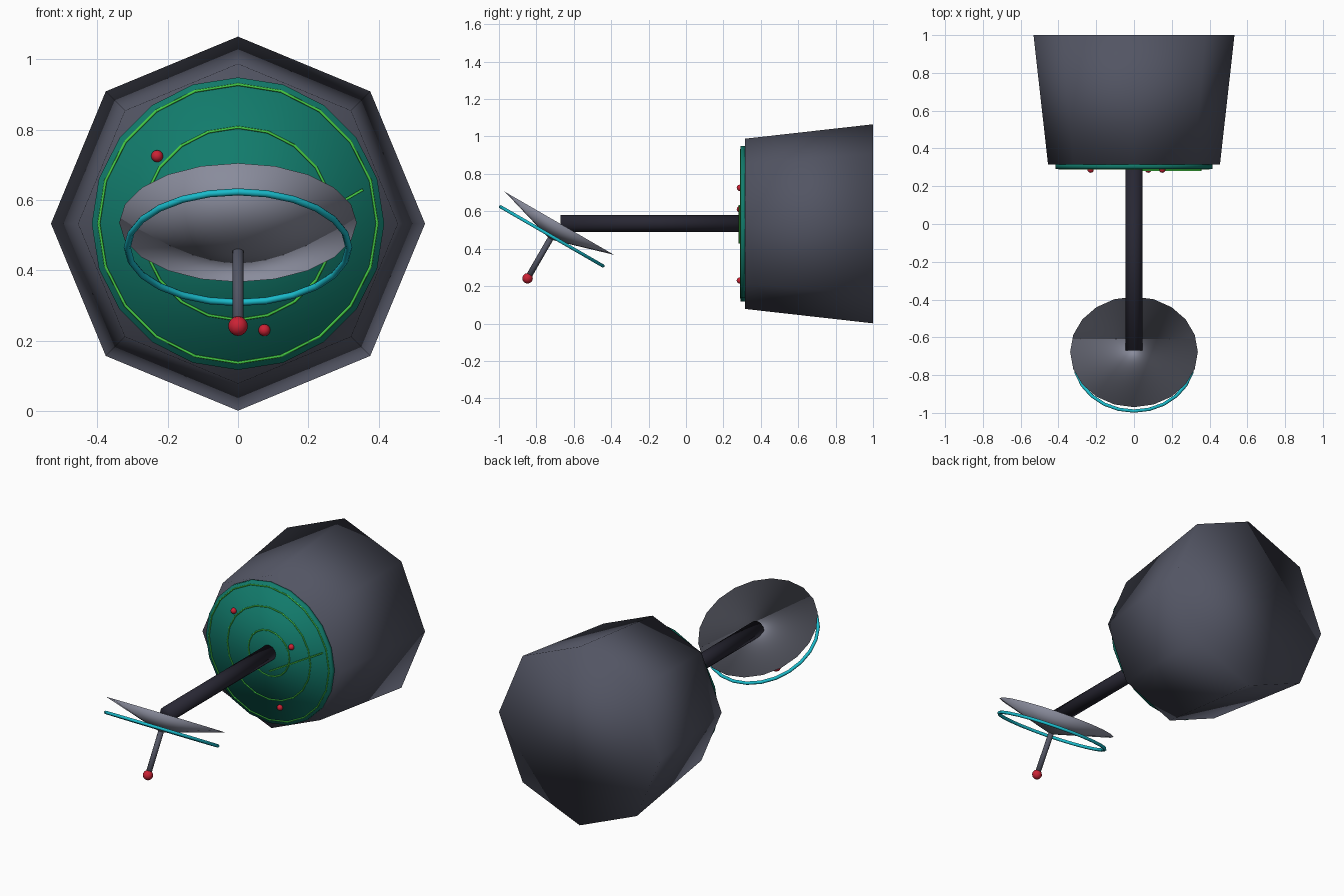
import bpy, math
from mathutils import Vector

if "Cube" in bpy.data.objects:
    bpy.data.objects.remove(bpy.data.objects["Cube"])

CZ = 0.533                     # height of the main axis
TILT = math.radians(150)       # turns local +z to the dish's forward-down axis
FRONT = math.radians(90)       # turns local +z to -y
AXIS = Vector((0, -0.5, -0.866))
RIM = Vector((0, -0.677, 0.536))


def mat(name, rgb):
    m = bpy.data.materials.new(name)
    m.diffuse_color = (*rgb, 1)
    m.use_nodes = True
    m.node_tree.nodes["Principled BSDF"].inputs["Base Color"].default_value = m.diffuse_color
    return m


GREY = mat("dark grey", (0.085, 0.09, 0.125))
BLACK = mat("near black", (0.021, 0.020, 0.033))
SILVER = mat("silver grey", (0.25, 0.26, 0.33))
STRUT = mat("strut grey", (0.085, 0.09, 0.125))
TEAL = mat("screen teal", (0.006, 0.20, 0.15))
GREEN = mat("trace green", (0.06, 0.60, 0.06))
CYAN = mat("cyan", (0.01, 0.50, 0.60))
RED = mat("red", (0.60, 0.016, 0.035))


def finish(name, m, smooth=True):
    o = bpy.context.object
    o.name = name
    o.data.materials.append(m)
    if smooth:
        bpy.ops.object.shade_smooth()
    return o


def cone(name, m, a, b, r1, r2, sides, rot):
    """Tapered cylinder from point a (radius r1) to point b (radius r2)."""
    a, b = Vector(a), Vector(b)
    bpy.ops.mesh.primitive_cone_add(vertices=sides, radius1=r1, radius2=r2,
                                    depth=(b - a).length, location=(a + b) / 2,
                                    rotation=(rot, 0, 0))
    return finish(name, m)


def ring(name, m, loc, R, r, seg, rot):
    bpy.ops.mesh.primitive_torus_add(major_radius=R, minor_radius=r, major_segments=seg,
                                     minor_segments=6, location=loc, rotation=(rot, 0, 0))
    return finish(name, m)


def ball(name, m, loc, r):
    bpy.ops.mesh.primitive_uv_sphere_add(segments=12, ring_count=8, radius=r, location=loc)
    return finish(name, m)


# Eight-sided housing, soft shaded, wider at the back
cone("housing", GREY, (0, 1.0, CZ), (0, 0.315, CZ), 0.532, 0.455, 8, FRONT)

# Round screen with traces
cone("screen", TEAL, (0, 0.32, CZ), (0, 0.292, CZ), 0.416, 0.416, 20, FRONT)
for i, R in enumerate((0.135, 0.274, 0.396)):
    ring(f"range_ring_{i + 1}", GREEN, (0, 0.291, CZ), R, 0.004, 20, FRONT)
bpy.ops.mesh.primitive_cube_add(size=1, location=(0.182, 0.286, 0.53),
                                rotation=(0, math.radians(-30), 0))
bpy.context.object.scale = (0.40, 0.012, 0.007)
finish("sweep_line", GREEN, False)
for i, (x, z) in enumerate(((-0.23, 0.725), (0.075, 0.23), (0.15, 0.611))):
    ball(f"blip_{i + 1}", RED, (x, 0.288, z), 0.017)

# Boom joining the housing to the dish
cone("boom", BLACK, (0, 0.31, CZ + 0.002), (0, -0.67, CZ + 0.002), 0.045, 0.045, 12, FRONT)

# Tilted dish, cyan hoop, feed strut and feed tip
cone("dish", SILVER, RIM, RIM + AXIS * 0.1, 0.338, 0, 20, TILT)
ring("dish_hoop", CYAN, RIM + AXIS * 0.081, 0.315, 0.010, 24, TILT)
cone("feed_strut", STRUT, RIM + AXIS * 0.06, RIM + AXIS * 0.34, 0.016, 0.016, 10, TILT)
ball("feed_tip", RED, RIM + AXIS * 0.34, 0.028)
